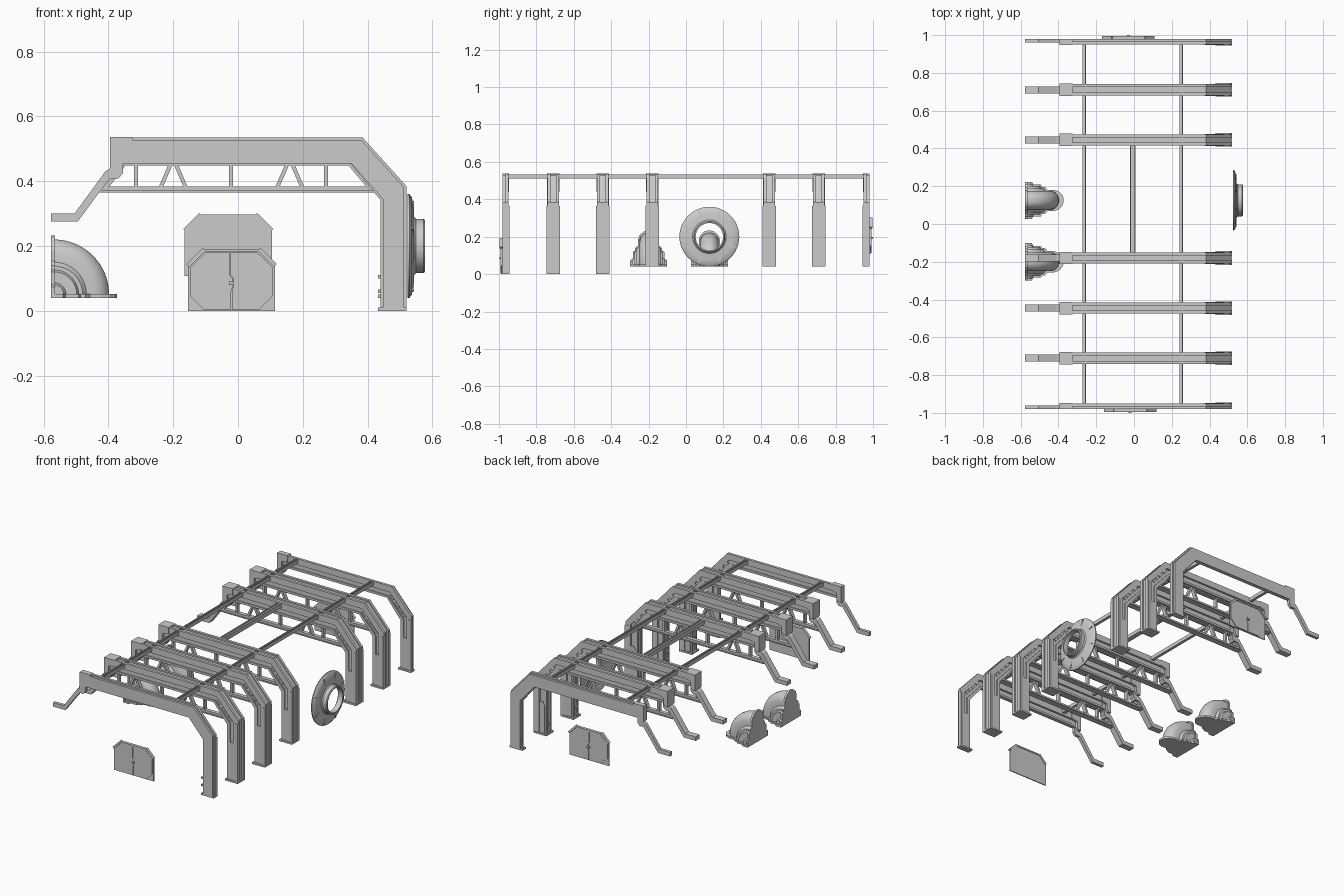
import bpy, bmesh
from math import cos, sin, pi, radians
from mathutils import Vector

if "Cube" in bpy.data.objects:
    bpy.data.objects.remove(bpy.data.objects["Cube"])


def finish(bm, name, smooth=False):
    bmesh.ops.remove_doubles(bm, verts=bm.verts, dist=1e-5)
    bmesh.ops.recalc_face_normals(bm, faces=bm.faces)
    me = bpy.data.meshes.new(name)
    bm.to_mesh(me)
    bm.free()
    ob = bpy.data.objects.new(name, me)
    bpy.context.collection.objects.link(ob)
    if smooth:
        bpy.ops.object.select_all(action='DESELECT')
        ob.select_set(True)
        bpy.context.view_layer.objects.active = ob
        bpy.ops.object.shade_smooth_by_angle(angle=radians(30))
    return ob


def prism(bm, pts, a0, a1, axis='y'):
    """Extrude a flat outline along y (x,z points), z (x,y) or x (y,z)."""
    place = {'y': lambda p, a: (p[0], a, p[1]),
             'z': lambda p, a: (p[0], p[1], a),
             'x': lambda p, a: (a, p[0], p[1])}[axis]
    lo = [bm.verts.new(place(p, a0)) for p in pts]
    hi = [bm.verts.new(place(p, a1)) for p in pts]
    bm.faces.new(lo)
    bm.faces.new(hi[::-1])
    n = len(pts)
    for i in range(n):
        j = (i + 1) % n
        bm.faces.new((lo[i], hi[i], hi[j], lo[j]))


def box(bm, x0, x1, y0, y1, z0, z1):
    prism(bm, [(x0, z0), (x1, z0), (x1, z1), (x0, z1)], y0, y1)


def bar(bm, p, q, w, y0, y1):
    """Flat strut of width w between two x,z points."""
    p, q = Vector(p), Vector(q)
    d = (q - p).normalized() * w / 2
    s = Vector((-d.y, d.x))
    prism(bm, [p + s, p - s, q - s, q + s], y0, y1)


def lathe(bm, prof, origin, axis, angle, n):
    """Revolve a closed (along, radius) outline about the x or y axis."""
    full = angle > 6.28
    rings = []
    for k in range(n if full else n + 1):
        t = angle * k / n
        ring = []
        for a, r in prof:
            c, s = r * cos(t), r * sin(t)
            v = (a, c, s) if axis == 'x' else (c, a, s)
            ring.append(bm.verts.new(Vector(origin) + Vector(v)))
        rings.append(ring)
    m = len(prof)
    for k in range(n):
        A, B = rings[k], rings[(k + 1) % len(rings)]
        for i in range(m):
            j = (i + 1) % m
            bm.faces.new((A[i], A[j], B[j], B[i]))
    if not full:
        bm.faces.new(rings[0])
        bm.faces.new(rings[-1])


def frame(yc, zf, sides):
    def span(h):          # both halves, or only the inward half
        return (yc - h if -1 in sides else yc, yc + h if 1 in sides else yc)
    # bent beam core and leg
    bm = bmesh.new()
    prism(bm, [(-.38, .527), (.381, .527), (.512, .382), (.512, zf), (.447, zf),
               (.447, .345), (.35, .455), (-.38, .455)], *span(.018))
    for s in sides:
        # outer rim plates leave a groove along the top
        a, b = sorted((yc + s * .014, yc + s * .03))
        prism(bm, [(-.395, .535), (.385, .535), (.52, .385), (.52, zf), (.485, zf),
                   (.485, .372), (.37, .497), (-.395, .497)], a, b)
        # inner rim lip
        a, b = sorted((yc + s * .014, yc + s * .024))
        prism(bm, [(-.36, .468), (.355, .468), (.46, .35), (.46, zf), (.44, zf),
                   (.44, .342), (.347, .455), (-.36, .455)], a, b)
        # slots on the sloping shoulder
        a, b = sorted((yc + s * .028, yc + s * .032))
        for x, z in [(.388, .468), (.42, .432), (.442, .407), (.464, .382)]:
            bar(bm, (x - .010, z + .011), (x + .010, z - .011), .014, a, b)
        # flared outer edge
        a, b = sorted((yc + s * .02, yc + s * .036))
        prism(bm, [(.49, yc + s * .028), (.52, yc + s * .036), (.52, yc + s * .02),
                   (.49, yc + s * .02)], zf, .365, 'z')
    finish(bm, "frame_rib")
    # foot, lower leg cladding and grip
    bm = bmesh.new()
    box(bm, .432, .52, *span(.036), zf, zf + .01)
    prism(bm, [(.45, zf), (.5, zf), (.5, .24), (.463, .24), (.45, .22)], *span(.027))
    box(bm, .432, .442, *span(.012), .055, .065)
    box(bm, .432, .442, *span(.012), .1, .11)
    finish(bm, "frame_foot")
    # stepped arm on the left with its collar
    bm = bmesh.new()
    prism(bm, [(-.395, .535), (-.395, .44), (-.41, .43), (-.505, .3), (-.577, .3),
               (-.577, .275), (-.495, .275), (-.425, .37), (-.395, .408), (-.37, .408),
               (-.355, .425), (-.355, .455), (-.34, .47), (-.34, .535)], *span(.019))
    prism(bm, [(-.395, .537), (-.395, .44), (-.375, .44), (-.365, .455), (-.365, .49),
               (-.325, .5), (-.325, .537)], *span(.033))
    finish(bm, "frame_arm")
    if len(sides) < 2:
        return
    # truss under the beam
    bm = bmesh.new()
    y = (yc - .012, yc + .012)
    prism(bm, [(-.43, .366), (.43, .366), (.413, .384), (-.415, .384)], *y)
    box(bm, -.42, .43, yc - .018, yc + .018, .366, .371)
    box(bm, -.36, .36, *y, .448, .458)
    for x in (-.315, -.022, .272):
        box(bm, x - .006, x + .006, *y, .38, .455)
    for x in (-.2, .16):
        for s in (-1, 1):
            bar(bm, (x + s * .04, .378), (x + s * .007, .455), .012, *y)
    bar(bm, (-.415, .372), (-.355, .45), .014, *y)
    bar(bm, (.415, .372), (.345, .455), .014, *y)
    finish(bm, "frame_truss")


# Seven ribs, the end ones being half sections without a truss
for y, zf, sides in [(-.98, 0, (1,)), (-.71, 0, (-1, 1)), (-.445, 0, (-1, 1)),
                     (-.18, .04, (-1, 1)), (.445, .04, (-1, 1)),
                     (.71, .04, (-1, 1)), (.98, .04, (-1,))]:
    frame(y, zf, sides)

# Roof rails as shallow channels
for name, xc, w, y0, y1 in [("left_rail", -.264, .018, -.96, .96),
                            ("right_rail", .25, .018, -.96, .96),
                            ("centre_rail", -.007, .03, -.155, .42)]:
    bm = bmesh.new()
    h, t = w / 2, w / 5
    prism(bm, [(xc - h, .51), (xc + h, .51), (xc + h, .533), (xc + h - t, .533),
               (xc + h - t, .524), (xc - h + t, .524), (xc - h + t, .533),
               (xc - h, .533)], y0, y1)
    finish(bm, name)

# Stepped quarter-dome alcoves with back and floor plates
half = [(.088, 0), (.088, .03), (.075, .037), (.075, .07), (.064, .076), (.064, .088),
        (.05, .1), (.05, .13), (.042, .15), (.025, .165), (.01, .17)]
dome = half + [(-a, r) for a, r in half[::-1]]
for yc in (.125, -.2):
    bm = bmesh.new()
    lathe(bm, dome, (-.568, yc, .05), 'y', pi / 2, 20)
    finish(bm, "alcove_dome", True)
    bm = bmesh.new()
    edge = [(yc + a * 1.12, r * 1.13 if r else 0) for a, r in dome]
    prism(bm, [(a, .04 + r) for a, r in edge], -.577, -.565, 'x')
    prism(bm, [(-.577 + r * 1.06, a) for a, r in edge], .04, .052, 'z')
    finish(bm, "alcove_plates")

# Round port on the right wall
port = [(.523, .16), (.529, .16), (.537, .15), (.541, .125), (.544, .09), (.55, .084),
        (.572, .084), (.577, .08), (.577, .073), (.545, .073), (.536, .085),
        (.531, .13), (.523, .15)]
bm = bmesh.new()
lathe(bm, port, (0, .125, .2), 'x', 2 * pi, 48)
finish(bm, "round_port", True)
# radial ribs on the port flange
bm = bmesh.new()
for k in range(8):
    t = (k + .5) * pi / 4
    d, n = Vector((cos(t), sin(t))), Vector((-sin(t), cos(t))) * .003
    c = Vector((.125, .2))
    prism(bm, [c + d * .086 + n, c + d * .086 - n, c + d * .15 - n, c + d * .15 + n],
          .535, .543, 'x')
finish(bm, "port_ribs")

# Octagonal sliding doors at both ends
for name, xc, z, s in [("front_door", -.02, 0, -1), ("back_door", -.03, .108, 1)]:
    def ys(a, b):
        return sorted((s * a, s * b))
    bm = bmesh.new()
    prism(bm, [(xc - .135, z), (xc + .135, z), (xc + .135, z + .14), (xc + .085, z + .19),
               (xc - .085, z + .19), (xc - .135, z + .14)], *ys(.981, .987))
    for m in (-1, 1):     # two leaves with a stepped seam
        prism(bm, [(xc + m * x + dx, z + zz) for x, dx, zz in
                   [(.001, 0, .004), (.085, 0, .004), (.127, 0, .046), (.127, 0, .134),
                    (.08, 0, .18), (.001, -.004, .18), (.001, -.004, .11),
                    (.001, .004, .1), (.001, .004, .07), (.001, 0, .06)]], *ys(.985, .992))
        bar(bm, (xc + m * .135, z + .14), (xc + m * .085, z + .19), .012, *ys(.978, .996))
    box(bm, xc - .086, xc + .086, *ys(.978, .996), z + .181, z + .19)
    box(bm, xc - .008, xc + .008, *ys(.99, 1.0), z + .08, z + .09)
    finish(bm, name)
